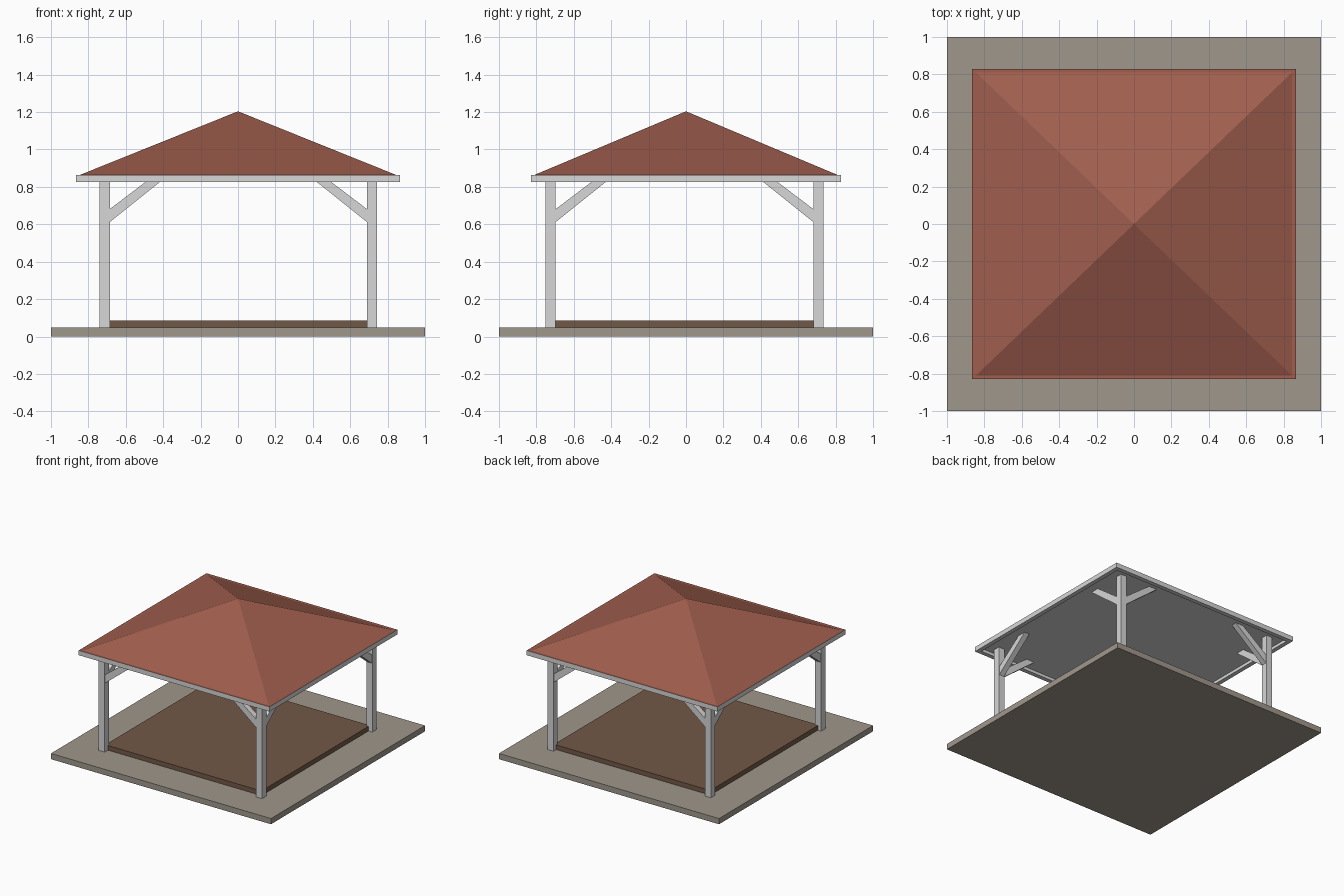
import bpy, bmesh
from mathutils import Vector

if "Cube" in bpy.data.objects:
    bpy.data.objects.remove(bpy.data.objects["Cube"])


def material(name, rgb):
    m = bpy.data.materials.new(name)
    m.diffuse_color = (*rgb, 1)
    m.use_nodes = True
    m.node_tree.nodes["Principled BSDF"].inputs["Base Color"].default_value = m.diffuse_color
    return m


STONE = material("stone grey brown", (0.35, 0.31, 0.26))
WOOD = material("dark brown", (0.165, 0.098, 0.061))
GREY = material("light grey", (0.68, 0.68, 0.68))
TILE = material("roof red", (0.35, 0.112, 0.076))


def finish(name, bm, *mats):
    bmesh.ops.recalc_face_normals(bm, faces=bm.faces)
    me = bpy.data.meshes.new(name)
    bm.to_mesh(me)
    bm.free()
    for m in mats:
        me.materials.append(m)
    ob = bpy.data.objects.new(name, me)
    bpy.context.collection.objects.link(ob)
    return ob


def box_bm(lo, hi):
    bm = bmesh.new()
    bmesh.ops.create_cube(bm, size=1)
    for v in bm.verts:
        v.co = Vector([lo[i] if v.co[i] < 0 else hi[i] for i in range(3)])
    bm.normal_update()
    return bm


def box(name, lo, hi, mat):
    return finish(name, box_bm(lo, hi), mat)


# Ground slab and raised floor
box("base_slab", (-1, -1, 0), (1, 1, 0.047), STONE)
box("raised_floor", (-0.71, -0.71, 0.047), (0.71, 0.70, 0.085), WOOD)

# Eaves: grey rim with a recessed ceiling below and a red top
CEILING = 0.85
bm = box_bm((-0.867, -0.83, 0.825), (0.867, 0.83, 0.864))
bottom = next(f for f in bm.faces if f.normal.z < -0.5)
top = next(f for f in bm.faces if f.normal.z > 0.5)
top.material_index = 1
bmesh.ops.inset_region(bm, faces=[bottom], thickness=0.05)
bottom = min(bm.faces, key=lambda f: (f.calc_center_median() - Vector((0, 0, 0.825))).length)
rim = bmesh.ops.extrude_face_region(bm, geom=[bottom])
bmesh.ops.delete(bm, geom=[bottom], context='FACES_ONLY')
for v in (g for g in rim["geom"] if isinstance(g, bmesh.types.BMVert)):
    v.co.z = CEILING
finish("roof_eaves", bm, GREY, TILE)

# Hipped roof: open pyramid sitting on the eaves
bm = bmesh.new()
corners = [bm.verts.new((sx * 0.845, sy * 0.81, 0.864))
           for sx, sy in ((-1, -1), (1, -1), (1, 1), (-1, 1))]
apex = bm.verts.new((0, 0, 1.204))
for i in range(4):
    bm.faces.new((corners[i], corners[(i + 1) % 4], apex))
finish("hip_roof", bm, TILE)


def brace(name, px, py, axis, sign):
    """Slanted strut from a post towards the middle, along one axis."""
    profile = [(0.01, 0.598), (0.01, 0.668), (0.25, CEILING), (0.325, CEILING)]
    bm = bmesh.new()
    verts = []
    for d, z in profile:
        co = Vector((px, py, z))
        co[axis] -= sign * d
        co[1 - axis] -= 0.023
        verts.append(bm.verts.new(co))
    face = bm.faces.new(verts)
    ext = bmesh.ops.extrude_face_region(bm, geom=[face])
    for v in (g for g in ext["geom"] if isinstance(g, bmesh.types.BMVert)):
        v.co[1 - axis] += 0.046
    finish(name, bm, GREY)


# Corner posts, each with two braces
H = 0.0275
for sx, px, side in ((-1, -0.713, "left"), (1, 0.717, "right")):
    for sy, py, end in ((-1, -0.724, "front"), (1, 0.708, "back")):
        tag = end + "_" + side
        box(tag + "_post", (px - H, py - H, 0.047), (px + H, py + H, CEILING), GREY)
        brace(tag + "_brace_x", px, py, 0, sx)
        brace(tag + "_brace_y", px, py, 1, sy)
